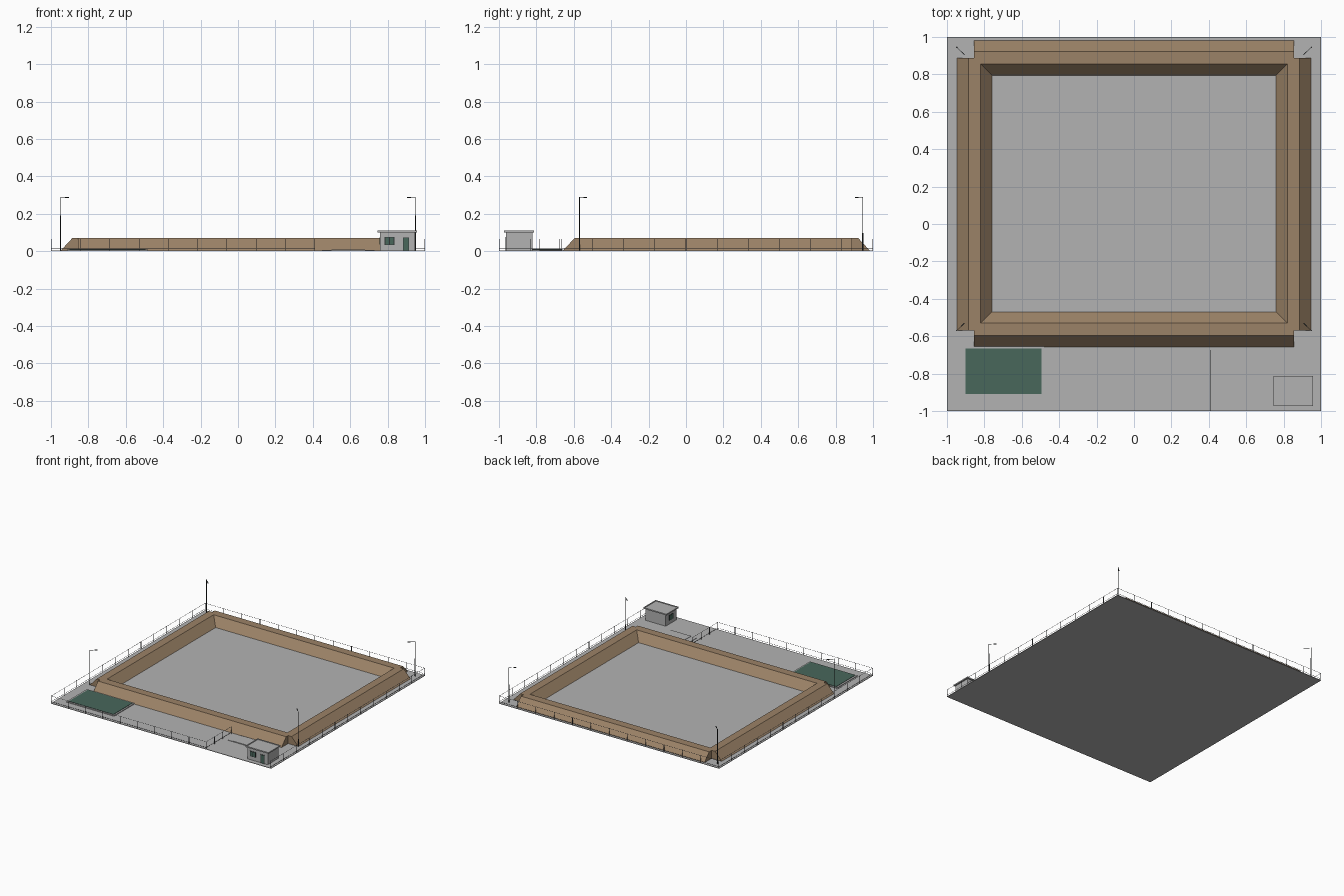
import bpy, bmesh, math
from mathutils import Vector

if "Cube" in bpy.data.objects:
    bpy.data.objects.remove(bpy.data.objects["Cube"])


def material(name, rgb):
    m = bpy.data.materials.new(name)
    m.diffuse_color = (*rgb, 1)
    m.use_nodes = True
    m.node_tree.nodes["Principled BSDF"].inputs["Base Color"].default_value = m.diffuse_color
    return m


CONCRETE = material("concrete grey", (0.45, 0.45, 0.45))
EARTH = material("earth brown", (0.33, 0.225, 0.135))
GREEN = material("dark green", (0.065, 0.135, 0.105))
METAL = material("steel grey", (0.12, 0.125, 0.135))
DARK = material("dark frame", (0.03, 0.035, 0.035))
G = 0.004  # top of ground slab


def finish(name, bm, mat):
    bmesh.ops.recalc_face_normals(bm, faces=bm.faces)
    me = bpy.data.meshes.new(name)
    bm.to_mesh(me)
    bm.free()
    me.materials.append(mat)
    ob = bpy.data.objects.new(name, me)
    bpy.context.collection.objects.link(ob)
    return ob


def add_box(bm, x0, x1, y0, y1, z0, z1):
    vs = bmesh.ops.create_cube(bm, size=1)["verts"]
    for v in vs:
        v.co = Vector(((x0 + x1) / 2 + v.co.x * (x1 - x0),
                       (y0 + y1) / 2 + v.co.y * (y1 - y0),
                       (z0 + z1) / 2 + v.co.z * (z1 - z0)))


def box(name, mat, *dims):
    bm = bmesh.new()
    add_box(bm, *dims)
    return finish(name, bm, mat)


def add_bar(bm, a, b, w):
    """Square bar of width w from a to b."""
    a, b = Vector(a), Vector(b)
    vs = bmesh.ops.create_cube(bm, size=1)["verts"]
    q = (b - a).to_track_quat('Z', 'Y')
    for v in vs:
        v.co = (a + b) / 2 + q @ Vector((v.co.x * w, v.co.y * w, v.co.z * (b - a).length))


# Ground slab
box("ground_slab", CONCRETE, -1, 1, -1, 1, 0, G)

# Earth embankment: straight outer banks, mitred inner slopes
H = 0.07
TOP = (-0.82, 0.82, -0.53, 0.855)    # inner crest rectangle
TOE = (-0.76, 0.76, -0.47, 0.795)    # inner foot rectangle


def bank(name, start, end, out):
    """Crest and outer slope between two points on the inner crest line."""
    bm = bmesh.new()
    out = Vector(out)
    rings = []
    for p in (start, end):
        p = Vector((*p, 0))
        profile = [(0, G), (0, H), (0.066, H), (0.127, G)]
        rings.append([bm.verts.new(p + out * d + Vector((0, 0, z))) for d, z in profile])
    for i in range(4):
        j = (i + 1) % 4
        bm.faces.new([rings[0][i], rings[0][j], rings[1][j], rings[1][i]])
    for r in rings:
        bm.faces.new(r)
    finish(name, bm, EARTH)


bank("bank_back", (-0.855, TOP[3]), (0.855, TOP[3]), (0, 1, 0))
bank("bank_front", (-0.855, TOP[2]), (0.855, TOP[2]), (0, -1, 0))
bank("bank_left", (TOP[0], -0.57), (TOP[0], 0.888), (-1, 0, 0))
bank("bank_right", (TOP[1], -0.57), (TOP[1], 0.888), (1, 0, 0))

bm = bmesh.new()
loops = []
for (x0, x1, y0, y1), z in ((TOP, H), (TOE, G)):
    loops.append([bm.verts.new((x, y, z)) for x, y in ((x0, y0), (x1, y0), (x1, y1), (x0, y1))])
for i in range(4):
    j = (i + 1) % 4
    bm.faces.new([loops[0][i], loops[1][i], loops[1][j], loops[0][j]])
inner = finish("inner_slopes", bm, EARTH)
inner.data.flip_normals() if inner.data.polygons[0].normal.z < 0 else None

# Green pad with kerb
box("pad_kerb", CONCRETE, -0.915, -0.482, -0.92, -0.655, G, 0.010)
box("green_pad", GREEN, -0.90, -0.495, -0.91, -0.665, G, 0.013)

# Weighing platform with low end ramps
bm = bmesh.new()
add_box(bm, 0.50, 0.68, -0.78, -0.665, G, 0.010)
add_box(bm, 0.45, 0.50, -0.78, -0.665, G, 0.007)
add_box(bm, 0.68, 0.73, -0.78, -0.665, G, 0.007)
finish("weighing_platform", bm, CONCRETE)

# Gatehouse: walls, roof with rim
box("gatehouse_walls", CONCRETE, 0.76, 0.945, -0.963, -0.822, G, 0.10)
box("gatehouse_roof", CONCRETE, 0.747, 0.957, -0.972, -0.812, 0.10, 0.106)
bm = bmesh.new()
for x in (0.747, 0.949):
    add_box(bm, x, x + 0.008, -0.972, -0.812, 0.106, 0.110)
for y in (-0.972, -0.820):
    add_box(bm, 0.755, 0.949, y, y + 0.008, 0.106, 0.110)
finish("roof_rim", bm, CONCRETE)

# Gatehouse openings: dark frames with green panels
YF = -0.963
box("window_frame", DARK, 0.784, 0.836, YF - 0.002, YF, 0.033, 0.077)
bm = bmesh.new()
for x in (0.788, 0.812):
    add_box(bm, x, x + 0.020, YF - 0.003, YF, 0.037, 0.073)
finish("window_panes", bm, GREEN)
box("door_frame", DARK, 0.882, 0.915, YF - 0.002, YF, G, 0.074)
box("door_panel", GREEN, 0.886, 0.911, YF - 0.003, YF, G, 0.070)
box("side_window_frame", DARK, 0.758, 0.76, -0.918, -0.866, 0.033, 0.077)
box("side_window_pane", GREEN, 0.757, 0.76, -0.914, -0.870, 0.037, 0.073)


# Perimeter fence and gates
def fence(name, a, b, panels):
    bm = bmesh.new()
    a, b = Vector((*a, 0)), Vector((*b, 0))
    for i in range(panels + 1):
        p = a.lerp(b, i / panels)
        add_box(bm, p.x - 0.0015, p.x + 0.0015, p.y - 0.0015, p.y + 0.0015, G, 0.065)
    for z in (0.016, 0.063):
        add_bar(bm, a + Vector((0, 0, z)), b + Vector((0, 0, z)), 0.0015)
    finish(name, bm, METAL)


E = 0.998
fence("fence_back", (-E, E), (E, E), 12)
fence("fence_left", (-E, -E), (-E, E), 12)
fence("fence_right", (E, -E), (E, E), 12)
fence("fence_front", (-E, -E), (0.41, -E), 9)
fence("open_gate", (0.41, -E), (0.41, -0.675), 3)

# Lamp posts at the embankment corners, arms pointing inwards
for side, sx in (("left", -1), ("right", 1)):
    for end, y, d in (("front", -0.57, 1), ("back", 0.945, -1)):
        bm = bmesh.new()
        x = sx * 0.948
        tip = Vector((x - sx * 0.042, y + d * 0.040, 0.288))
        bmesh.ops.create_cone(bm, cap_ends=True, segments=8, radius1=0.003, radius2=0.002, depth=0.286)
        for v in bm.verts:
            v.co += Vector((x, y, G + 0.143))
        add_bar(bm, (x, y, 0.288), tip, 0.002)
        add_bar(bm, Vector((x, y, 0.287)).lerp(tip, 0.6), tip, 0.005)
        finish(f"lamp_post_{end}_{side}", bm, DARK)
